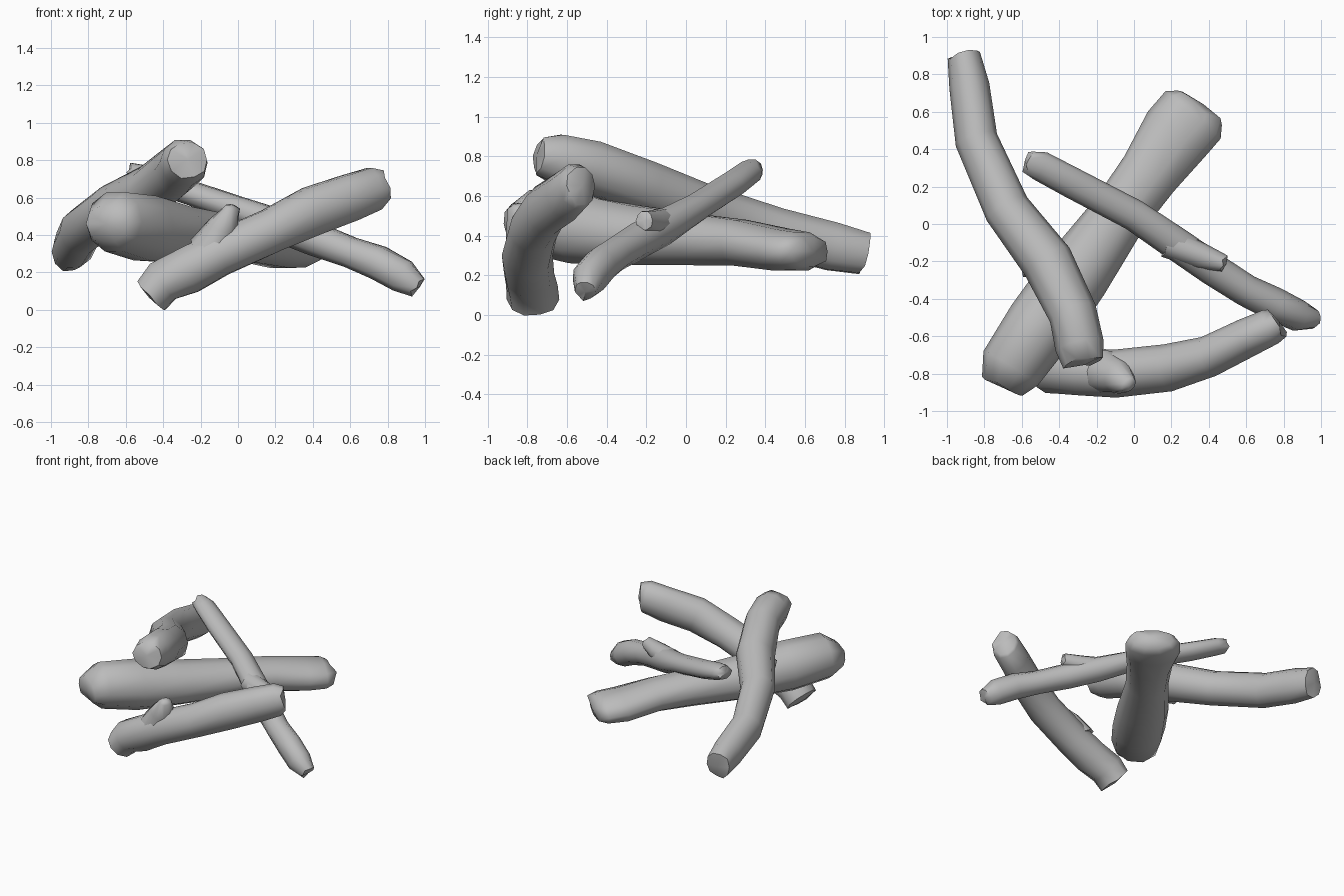
import bpy, bmesh, math, random
from mathutils import Vector

random.seed(4)
cube = bpy.data.objects.get("Cube")
if cube:
    bpy.data.objects.remove(cube)

SIDES = 10

wood = bpy.data.materials.new("grey_wood")
wood.use_nodes = True
grey = (0.5, 0.5, 0.5, 1)
wood.diffuse_color = grey
wood.node_tree.nodes["Principled BSDF"].inputs["Base Color"].default_value = grey


def add_tube(bm, path, rough=0.03, ragged=0.015):
    """Loft rings along (x, y, z, side radius, upright radius) points."""
    centres = [Vector(p[:3]) for p in path]
    rings = []
    last = len(path) - 1
    for i, (x, y, z, wide, tall) in enumerate(path):
        along = (centres[min(i + 1, last)] - centres[max(i - 1, 0)]).normalized()
        side = along.cross(Vector((0, 0, 1))).normalized()
        up = side.cross(along)
        ring = []
        for k in range(SIDES):
            a = math.tau * k / SIDES
            r = 1 + random.uniform(-rough, rough)
            v = centres[i] + side * math.cos(a) * wide * r + up * math.sin(a) * tall * r
            if i in (0, last):
                v += along * random.uniform(-ragged, ragged)
            ring.append(bm.verts.new(v))
        rings.append(ring)
    for a, b in zip(rings, rings[1:]):
        for k in range(SIDES):
            n = (k + 1) % SIDES
            bm.faces.new((a[k], a[n], b[n], b[k]))
    # Worn ends: a fan to a slightly raised centre point
    for ring, end, inner in ((rings[0], centres[0], centres[1]),
                             (rings[-1], centres[-1], centres[-2])):
        hub = bm.verts.new(end + (end - inner).normalized() * 0.015)
        for k in range(SIDES):
            bm.faces.new((ring[k], ring[(k + 1) % SIDES], hub))


def make_log(name, path, stubs=()):
    bm = bmesh.new()
    add_tube(bm, path)
    for stub in stubs:
        add_tube(bm, stub, 0.03, 0.008)
    bmesh.ops.recalc_face_normals(bm, faces=bm.faces)
    mesh = bpy.data.meshes.new(name)
    bm.to_mesh(mesh)
    bm.free()
    obj = bpy.data.objects.new(name, mesh)
    bpy.context.collection.objects.link(obj)
    mesh.materials.append(wood)
    bpy.ops.object.select_all(action='DESELECT')
    obj.select_set(True)
    bpy.context.view_layer.objects.active = obj
    bpy.ops.object.shade_smooth_by_angle(angle=math.radians(60))


# Thick log lying under the others
make_log("thick_log", [
    (-.70, -.86, .46, .12, .1), (-.66, -.77, .47, .175, .165),
    (-.50, -.54, .435, .19, .18), (-.31, -.27, .40, .185, .16),
    (-.08, .05, .38, .155, .135), (.08, .27, .365, .165, .12),
    (.23, .48, .33, .195, .11), (.32, .58, .32, .195, .1),
    (.36, .63, .32, .15, .08)])

# Bent log leaning over the thick one
make_log("bent_log", [
    (-.91, .90, .31, .09, .11), (-.88, .74, .345, .11, .125),
    (-.84, .45, .42, .115, .125), (-.68, .08, .54, .125, .125),
    (-.46, -.2, .64, .14, .135), (-.33, -.48, .745, .13, .14),
    (-.29, -.65, .785, .13, .13), (-.27, -.74, .8, .11, .1)],
    [[(-.5, -.2, .6, .07, .07), (-.58, -.26, .56, .035, .05)]])

# Front log rising to the left side, with a worn twig stub
make_log("front_log", [
    (-.465, -.77, .075, .13, .11), (-.4, -.775, .15, .13, .12),
    (-.27, -.79, .21, .13, .13),
    (-.1, -.8, .3, .125, .125), (.18, -.77, .425, .125, .12),
    (.4, -.71, .53, .11, .135), (.6, -.61, .6, .105, .13),
    (.73, -.55, .645, .1, .12), (.765, -.53, .65, .085, .1)],
    [[(-.15, -.79, .31, .12, .12), (-.08, -.82, .44, .09, .085),
      (-.03, -.86, .545, .045, .035)]])

# Thin branch resting across the pile, with a side stub
make_log("thin_branch", [
    (-.57, .335, .735, .06, .05), (-.5, .31, .715, .08, .06),
    (-.33, .22, .65, .085, .065), (0, .05, .54, .085, .07),
    (.25, -.12, .44, .09, .09), (.42, -.24, .375, .09, .09),
    (.6, -.355, .305, .085, .085), (.75, -.43, .25, .09, .095),
    (.88, -.49, .18, .085, .095), (.955, -.505, .125, .055, .06)],
    [[(.18, -.1, .46, .08, .08), (.36, -.17, .46, .07, .07),
      (.48, -.21, .475, .045, .05)]])
